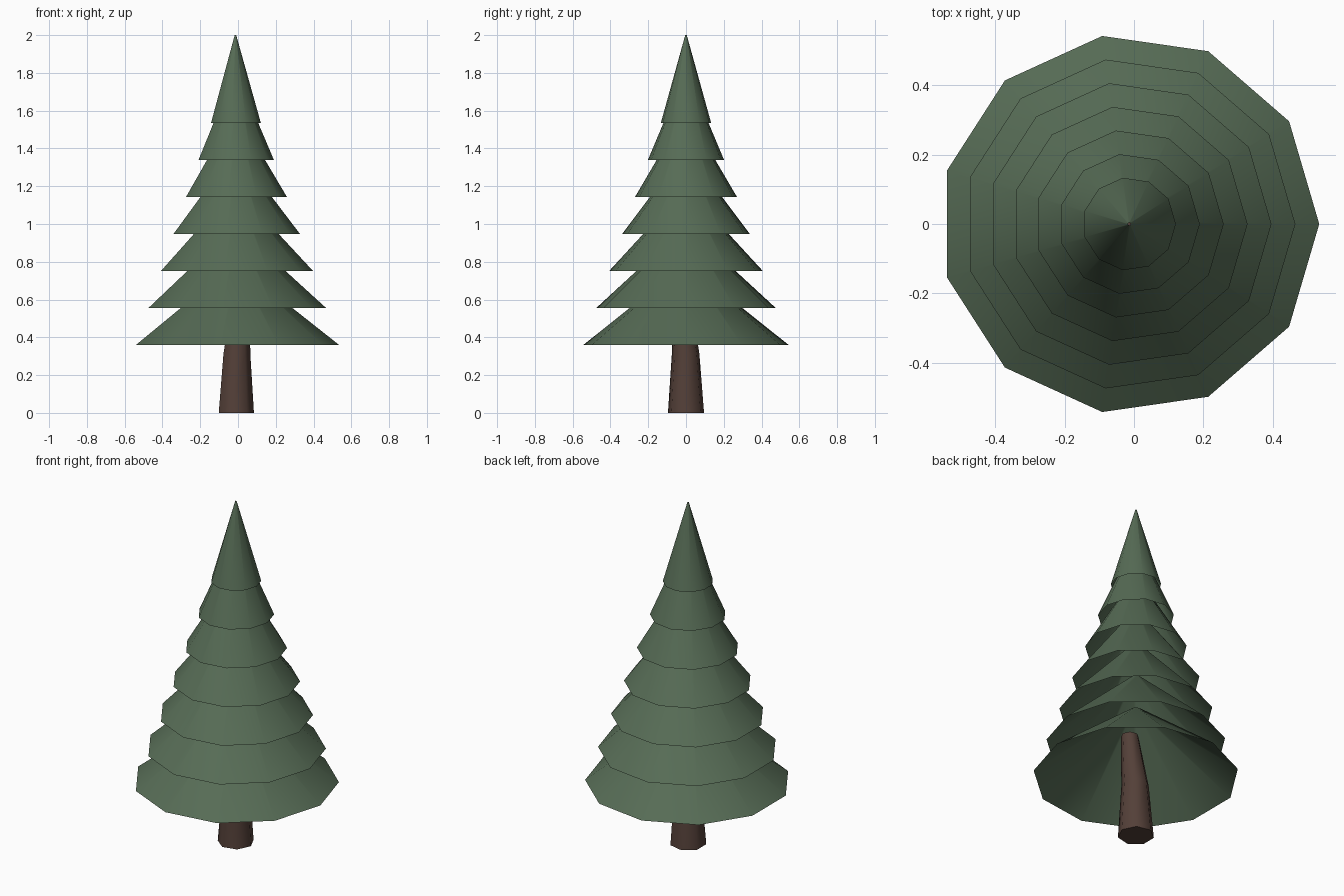
import bpy, bmesh, math

if "Cube" in bpy.data.objects:
    bpy.data.objects.remove(bpy.data.objects["Cube"])

CX = -0.0136  # axis offset that centres the odd-sided rims


def material(name, rgb):
    m = bpy.data.materials.new(name)
    m.diffuse_color = (*rgb, 1)
    m.use_nodes = True
    m.node_tree.nodes["Principled BSDF"].inputs["Base Color"].default_value = m.diffuse_color
    return m


def lofted(name, rings, sides, mat, cap_start=False, cap_end=False):
    """Skin of stacked regular rings given as (x, y, z, radius)."""
    bm = bmesh.new()
    loops = []
    for x, y, z, r in rings:
        loops.append([bm.verts.new((x + r * math.cos(math.tau * i / sides),
                                    y + r * math.sin(math.tau * i / sides), z))
                      for i in range(sides)])
    for a, b in zip(loops, loops[1:]):
        for i in range(sides):
            j = (i + 1) % sides
            bm.faces.new((a[i], a[j], b[j], b[i]))
    if cap_start:
        bm.faces.new(loops[0][::-1])
    if cap_end:
        bm.faces.new(loops[-1])
    mesh = bpy.data.meshes.new(name)
    bm.to_mesh(mesh)
    bm.free()
    mesh.materials.append(mat)
    ob = bpy.data.objects.new(name, mesh)
    bpy.context.collection.objects.link(ob)
    bpy.ops.object.select_all(action='DESELECT')
    ob.select_set(True)
    bpy.context.view_layer.objects.active = ob
    bpy.ops.object.shade_smooth_by_angle(angle=math.radians(60))
    return ob


green = material("needle green", (0.093, 0.148, 0.091))
brown = material("bark brown", (0.088, 0.051, 0.040))

# Seven overlapping open cones of foliage
for k in range(7):
    z = 0.36 + 0.1958 * k
    r = 0.5486 - 0.069 * k
    z_top, r_top = (2.0, 0.004) if k == 6 else (z + 0.41, 0.03)
    lofted(f"foliage_tier_{k + 1}", [(CX, 0, z, r), (CX, 0, z_top, r_top)], 11, green)

# Seven-sided trunk, tapering and leaning slightly at the top
lofted("trunk", [(CX, 0, 0.0, 0.098), (CX + 0.004, -0.002, 0.31, 0.075),
                 (CX + 0.026, -0.02, 0.61, 0.048)], 7, brown, True, True)
